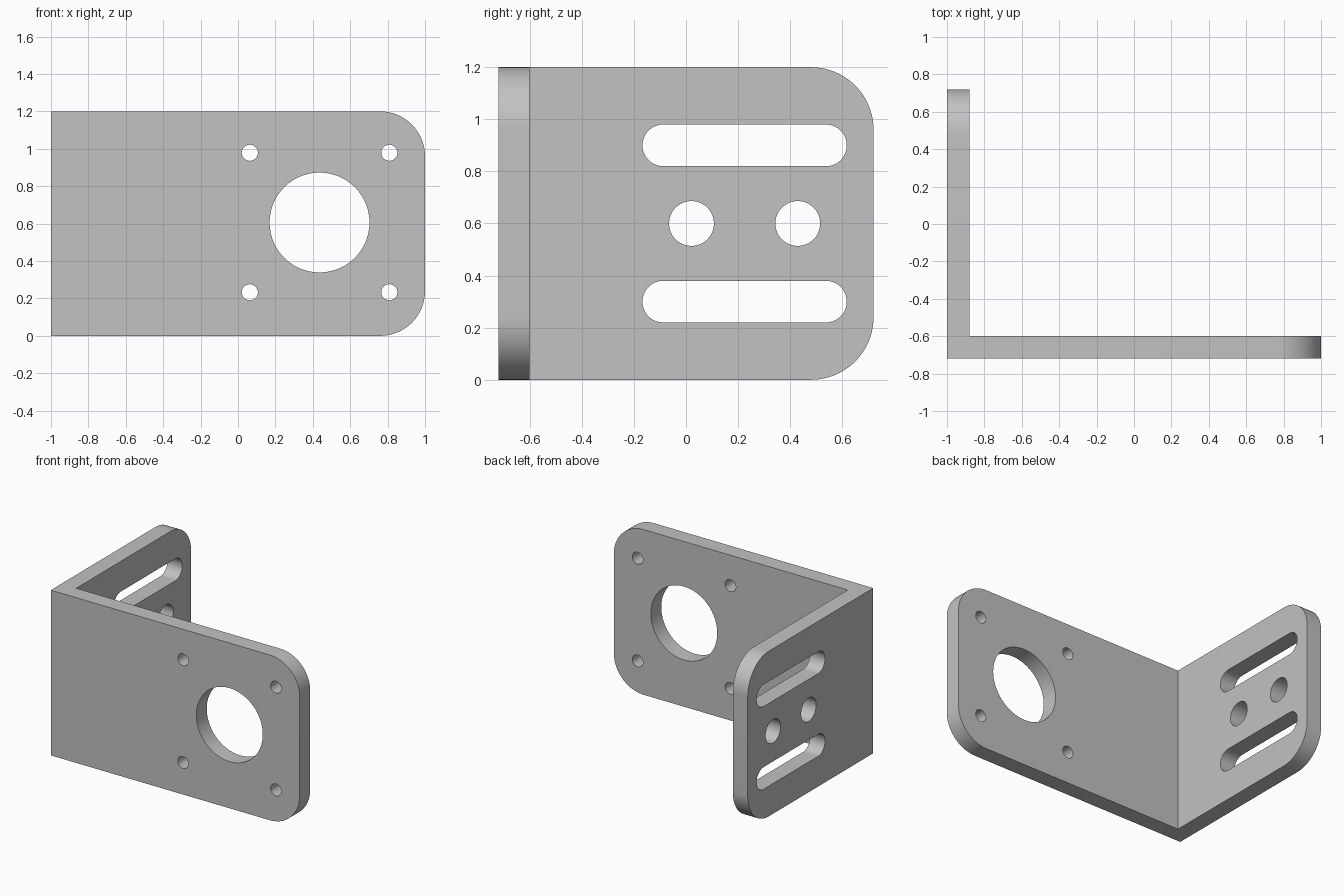
import bpy
import bmesh
import math
from mathutils import Vector

cube = bpy.data.objects.get("Cube")
if cube:
    bpy.data.objects.remove(cube, do_unlink=True)

HEIGHT, HALF_DEPTH, THICK, CORNER = 1.2, 0.72, 0.12, 0.24

steel = bpy.data.materials.new("plain grey metal")
steel.use_nodes = True
grey = (0.54, 0.54, 0.54, 1)
steel.diffuse_color = grey
steel.node_tree.nodes["Principled BSDF"].inputs["Base Color"].default_value = grey


def finish(name, bm):
    bmesh.ops.recalc_face_normals(bm, faces=bm.faces)
    mesh = bpy.data.meshes.new(name)
    bm.to_mesh(mesh)
    bm.free()
    mesh.materials.append(steel)
    obj = bpy.data.objects.new(name, mesh)
    bpy.context.collection.objects.link(obj)
    return obj


def extrude(bm, points, direction):
    face = bm.faces.new([bm.verts.new(p) for p in points])
    new = bmesh.ops.extrude_face_region(bm, geom=[face])["geom"]
    verts = [v for v in new if isinstance(v, bmesh.types.BMVert)]
    bmesh.ops.translate(bm, verts=verts, vec=direction)


def slot(u, v, radius, half=0, steps=32):
    """Outline of a round hole, stretched by half to each side."""
    points = []
    for side in (1, -1):
        for i in range(steps + (half > 0)):
            a = math.pi * (i / steps - 0.5)
            points.append((u + side * (half + radius * math.cos(a)),
                           v + side * radius * math.sin(a)))
    return points


# L-shaped bracket body
bm = bmesh.new()
d, t = HALF_DEPTH, THICK
extrude(bm, [(-1, -d, 0), (1, -d, 0), (1, t - d, 0), (t - 1, t - d, 0),
             (t - 1, d, 0), (-1, d, 0)], Vector((0, 0, HEIGHT)))

# Rounded corners on the free ends
ends = [e for e in bm.edges
        if abs(e.verts[0].co.z - e.verts[1].co.z) < 0.01
        and (all(v.co.x > 0.99 for v in e.verts)
             or all(v.co.y > d - 0.01 for v in e.verts))]
bmesh.ops.bevel(bm, geom=ends, offset=CORNER, segments=20, profile=0.5,
                affect='EDGES')
bracket = finish("bracket", bm)

# Cutters: motor opening with four screw holes in the front plate
bm = bmesh.new()
cx, cz, pitch = 0.436, 0.606, 0.373
holes = [slot(cx, cz, 0.267)]
holes += [slot(cx + sx * pitch, cz + sz * pitch, 0.043)
          for sx in (-1, 1) for sz in (-1, 1)]
for outline in holes:
    extrude(bm, [(u, -d - 0.1, v) for u, v in outline], Vector((0, t + 0.2, 0)))

# Cutters: two slots and two round holes in the side plate
cy, mid = 0.225, HEIGHT / 2
holes = [slot(cy, mid + s * 0.3, 0.08, 0.312) for s in (-1, 1)]
holes += [slot(cy + s * 0.204, mid, 0.086) for s in (-1, 1)]
for outline in holes:
    extrude(bm, [(-1.1, u, v) for u, v in outline], Vector((t + 0.2, 0, 0)))
cutter = finish("hole_cutter", bm)
cutter.hide_render = True

# Cut the holes and smooth the curved walls
cut = bracket.modifiers.new("holes", 'BOOLEAN')
cut.operation = 'DIFFERENCE'
cut.solver = 'EXACT'
cut.object = cutter
bpy.ops.object.select_all(action='DESELECT')
bracket.select_set(True)
bpy.context.view_layer.objects.active = bracket
bpy.ops.object.modifier_apply(modifier=cut.name)
bpy.data.objects.remove(cutter, do_unlink=True)
bpy.ops.object.shade_smooth_by_angle(angle=math.radians(30))
